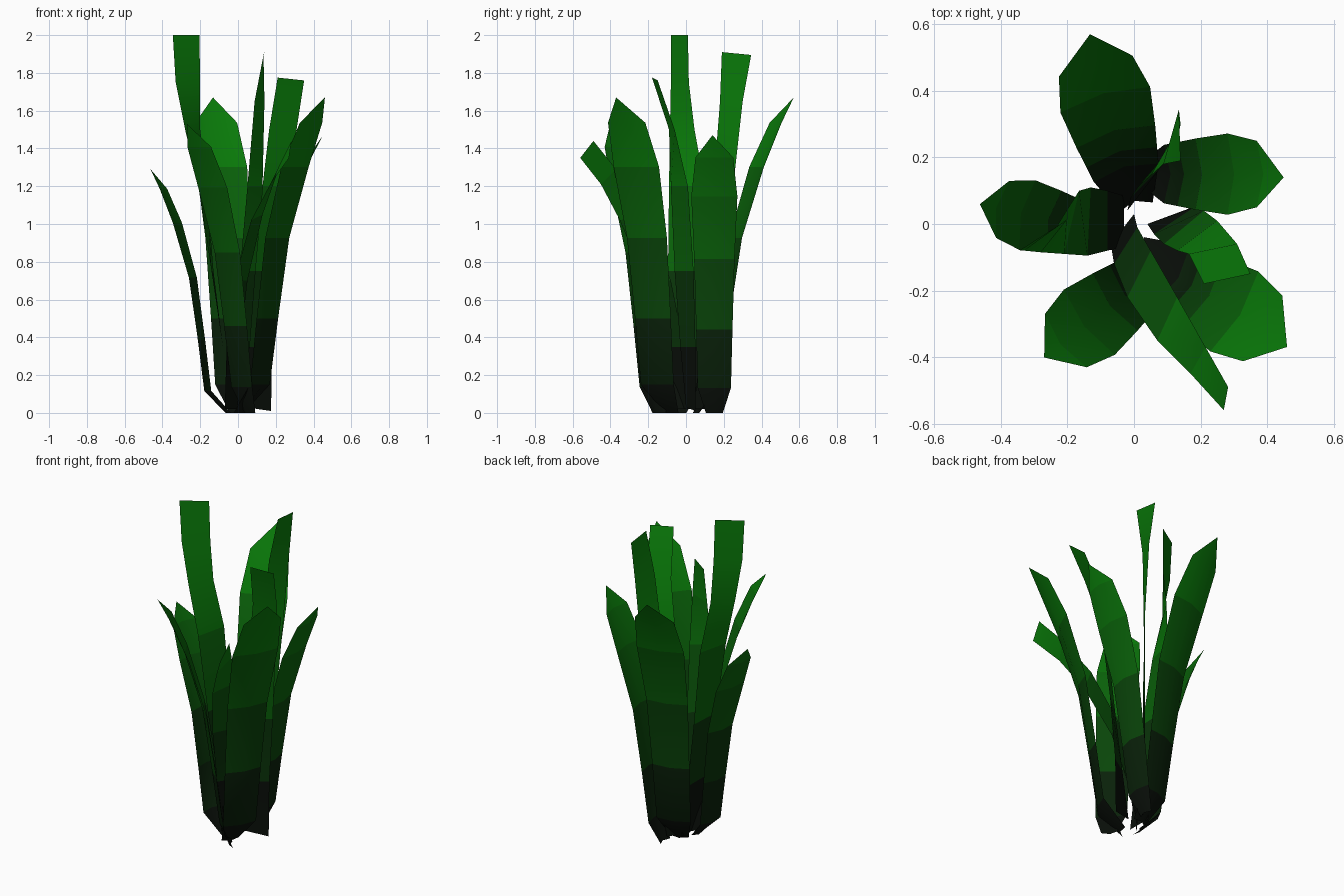
import bpy
from math import cos, sin, radians

if "Cube" in bpy.data.objects:
    bpy.data.objects.remove(bpy.data.objects["Cube"])

# Green bands, darkest at the root
GREENS = []
for i in range(8):
    t = i / 7
    m = bpy.data.materials.new("leaf_green_%d" % i)
    m.diffuse_color = (0.003, 0.005 + 0.2 * t ** 1.5, 0.003, 1)
    m.use_nodes = True
    m.node_tree.nodes["Principled BSDF"].inputs["Base Color"].default_value = m.diffuse_color
    GREENS.append(m)


def make_sheet(name, verts, faces):
    mesh = bpy.data.meshes.new(name)
    mesh.from_pydata(verts, [], faces)
    for m in GREENS:
        mesh.materials.append(m)
    for p in mesh.polygons:
        p.use_smooth = True
        p.material_index = max(0, min(7, int(p.center.z / 1.5 * 8)))
    ob = bpy.data.objects.new(name, mesh)
    bpy.context.collection.objects.link(ob)
    return ob


# Broad leaf: rows of (reach, height, half width)
BROAD = [(0.08, 0.0, 0.045), (0.20, 0.09, 0.088), (0.29, 0.30, 0.096),
         (0.41, 0.555, 0.107), (0.625, 0.78, 0.122), (0.82, 0.92, 0.10)]


def broad_leaf(name, azimuth, offset, tip_offset, reach, height, width, lean):
    """offset: sideways shift of the leaf axis; lean: pushes the lower part outward."""
    a = radians(azimuth)
    c, s = cos(a), sin(a)

    def place(r, w, z):
        return (r * c - w * s, r * s + w * c, z * height)
    verts = []
    for t, z, w in BROAD:
        k = lean * (1 - t) if z > 0 else 0
        r = reach * (t + k)
        w *= width
        verts += [place(r, offset + w, z), place(r + 0.02, offset, z), place(r, offset - w, z)]
    verts.append(place(reach, tip_offset, 1))
    faces = []
    for i in range(len(BROAD) - 1):
        for k in (0, 1):
            j = 3 * i + k
            faces.append((j, j + 3, j + 4, j + 1))
    n = len(verts) - 1
    faces += [(n - 3, n, n - 2), (n - 2, n, n - 1)]
    make_sheet(name, verts, faces)


broad_leaf("broad_leaf_back", 106, -0.02, -0.03, 0.585, 1.67, 1.15, 0.08)
broad_leaf("broad_leaf_right", 0, 0.15, 0.14, 0.45, 1.47, 1.0, 0.0)
broad_leaf("broad_leaf_front_right", -31, -0.07, -0.08, 0.585, 1.67, 1.15, 0.13)
broad_leaf("broad_leaf_front_left", 218, 0.15, 0.15, 0.46, 1.53, 1.02, 0.0)
broad_leaf("broad_leaf_left", 167, 0.046, 0.046, 0.465, 1.29, 0.88, 0.16)


# Narrow blunt blade: matching points along its two edges
def blade(name, left, right):
    verts = [p for pair in zip(left, right) for p in pair]
    faces = [(2 * i, 2 * i + 1, 2 * i + 3, 2 * i + 2) for i in range(len(left) - 1)]
    make_sheet(name, verts, faces)


blade("blade_left",
      [(-.03, -.07, .02), (-.08, -.08, .35), (-.14, -.095, .75), (-.21, -.09, 1.2),
       (-.28, -.085, 1.5), (-.33, -.08, 1.75), (-.345, -.08, 2)],
      [(-.03, .085, .02), (-.08, .1, .35), (-.13, .11, .75), (-.165, .1, 1.2),
       (-.2, .045, 1.5), (-.2, .015, 1.75), (-.205, .01, 2)])
blade("blade_back",
      [(-.02, .04, .02), (-.01, .08, .35), (.01, .11, .75), (.05, .145, 1.2),
       (.088, .18, 1.65), (.14, .19, 1.91)],
      [(.04, .13, .02), (.08, .17, .35), (.11, .21, .75), (.13, .25, 1.2),
       (.14, .30, 1.65), (.135, .345, 1.895)])
blade("blade_front",
      [(-.07, -.06, .02), (-.06, -.12, .35), (-.02, -.22, .7), (.07, -.35, 1.02),
       (.17, -.45, 1.21), (.27, -.56, 1.35)],
      [(0, .03, .02), (.01, -.01, .35), (.05, -.08, .7), (.13, -.22, 1.05),
       (.215, -.37, 1.29), (.283, -.49, 1.44)])
blade("blade_right",
      [(.04, 0, .03), (.06, -.03, .35), (.09, -.06, .75), (.13, -.08, 1.2),
       (.165, -.09, 1.5), (.21, -.18, 1.775)],
      [(.175, .05, .01), (.18, .05, .35), (.21, .04, .75), (.25, .01, 1.2),
       (.31, -.06, 1.5), (.35, -.15, 1.76)])
